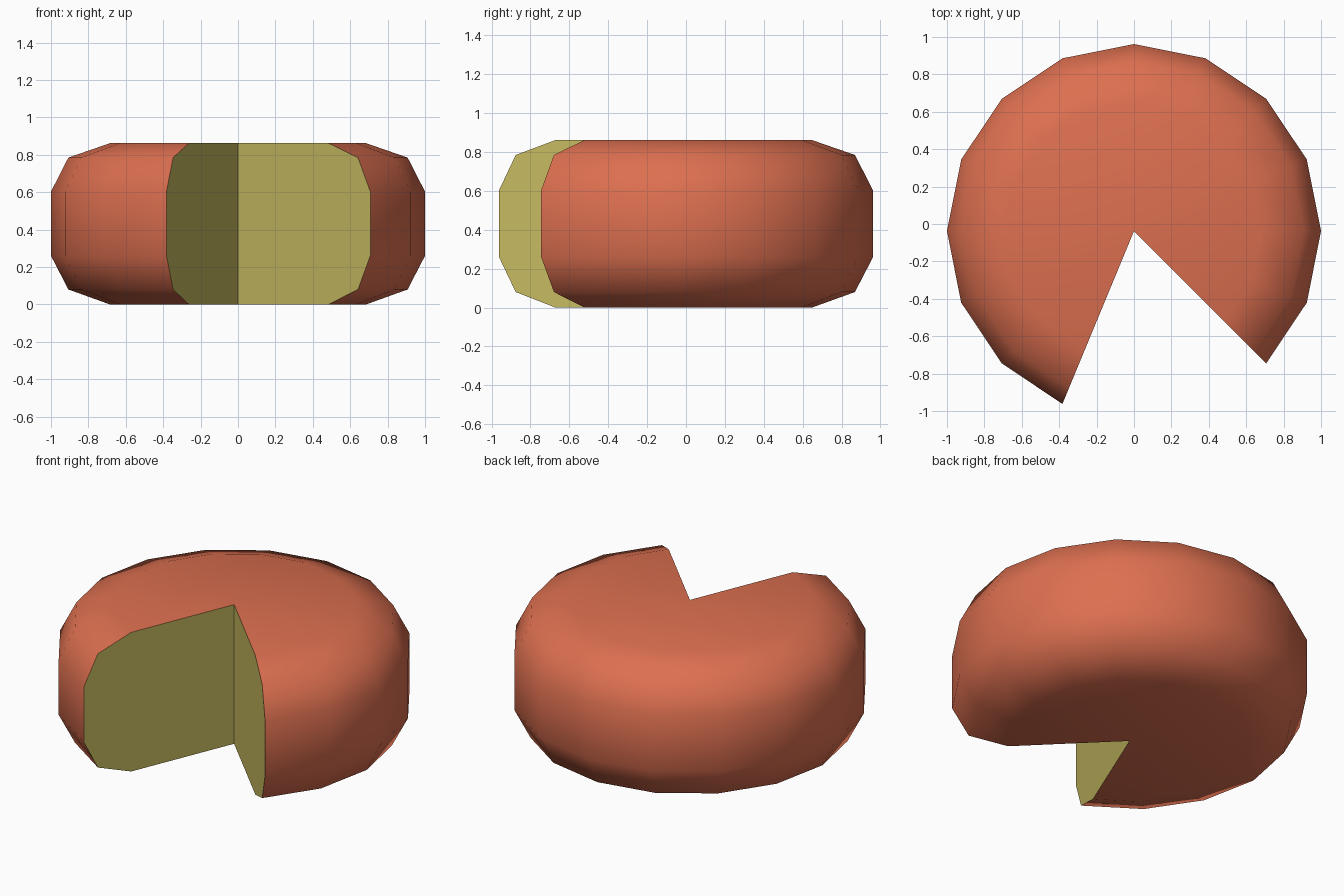
import bpy, bmesh
from math import cos, sin, radians

if "Cube" in bpy.data.objects:
    bpy.data.objects.remove(bpy.data.objects["Cube"])

CY = -0.038                      # wheel axis offset in y
START, STEP, SEGS = -45, 22.5, 13  # the remaining 13 of 16 segments
PROFILE = [(0.685, 0), (0.907, 0.08), (1, 0.26), (1, 0.603),
           (0.907, 0.785), (0.685, 0.862)]


def material(name, color):
    m = bpy.data.materials.new(name)
    m.diffuse_color = (*color, 1)
    m.use_nodes = True
    m.node_tree.nodes["Principled BSDF"].inputs["Base Color"].default_value = m.diffuse_color
    return m


bm = bmesh.new()
bottom = bm.verts.new((0, CY, 0))
top = bm.verts.new((0, CY, PROFILE[-1][1]))
rings = []
for i in range(SEGS + 1):
    a = radians(START + i * STEP)
    rings.append([bm.verts.new((r * cos(a), CY + r * sin(a), z)) for r, z in PROFILE])

# rind: rounded side plus top and bottom
for a, b in zip(rings, rings[1:]):
    for k in range(len(PROFILE) - 1):
        bm.faces.new((a[k], b[k], b[k + 1], a[k + 1]))
    bm.faces.new((top, a[-1], b[-1]))
    bm.faces.new((bottom, b[0], a[0]))

# two cut faces of the missing wedge
for ring in (rings[0], rings[-1]):
    bm.faces.new([bottom] + ring + [top]).material_index = 1
bmesh.ops.recalc_face_normals(bm, faces=bm.faces)

mesh = bpy.data.meshes.new("cheese_wheel")
bm.to_mesh(mesh)
bm.free()
mesh.materials.append(material("rind", (0.72, 0.16, 0.08)))
mesh.materials.append(material("cheese", (0.58, 0.50, 0.12)))
wheel = bpy.data.objects.new("cheese_wheel", mesh)
bpy.context.collection.objects.link(wheel)

# smooth rind, sharp cut edges
bpy.context.view_layer.objects.active = wheel
wheel.select_set(True)
bpy.ops.object.shade_smooth_by_angle(angle=radians(55))
